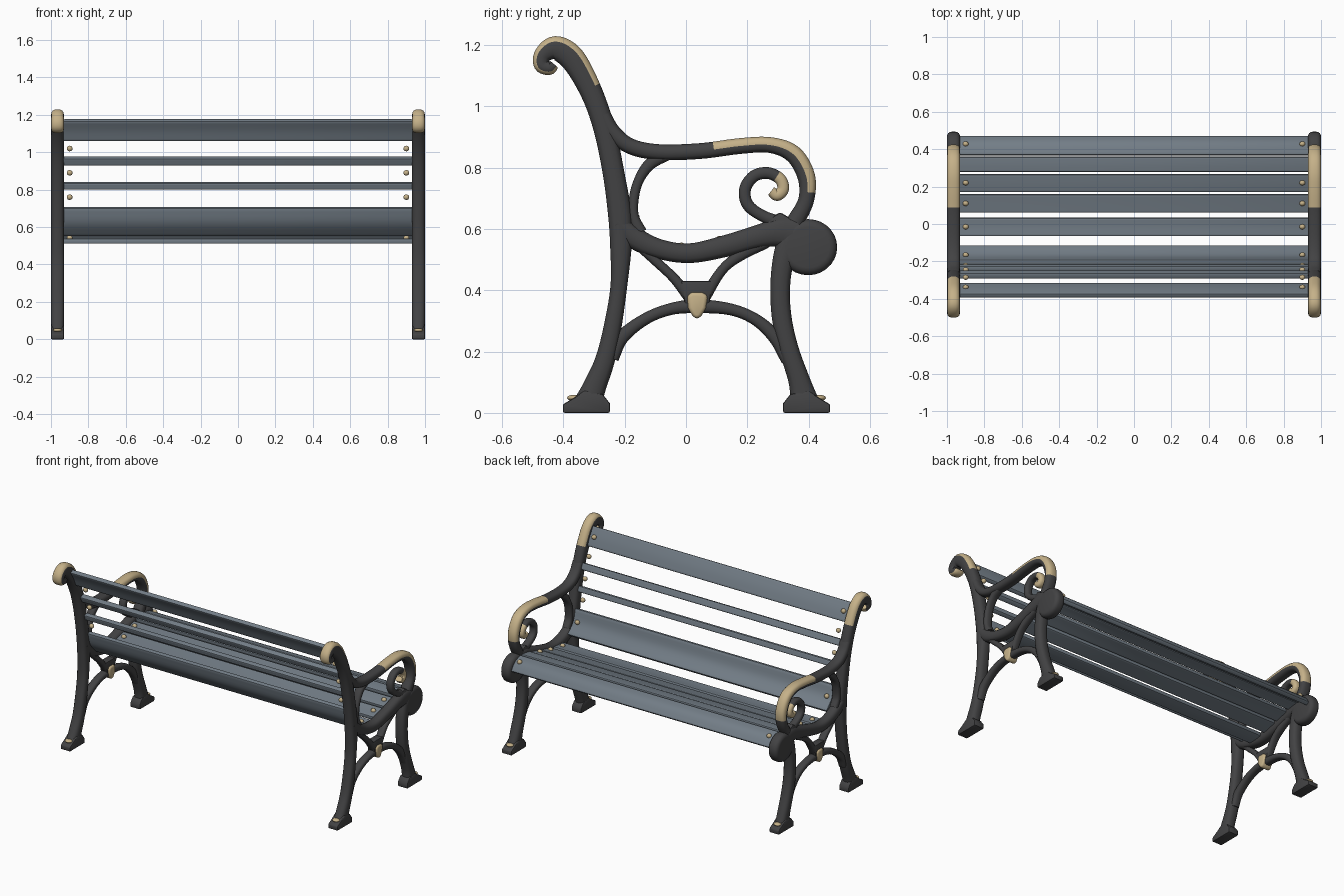
import bpy, bmesh, math
from mathutils import Vector

if "Cube" in bpy.data.objects:
    bpy.data.objects.remove(bpy.data.objects["Cube"])


def material(name, rgb):
    m = bpy.data.materials.new(name)
    m.diffuse_color = (*rgb, 1)
    m.use_nodes = True
    m.node_tree.nodes["Principled BSDF"].inputs["Base Color"].default_value = m.diffuse_color
    return m


IRON = material("dark iron", (0.055, 0.055, 0.057))
GOLD = material("worn gold", (0.56, 0.44, 0.25))
SLATE = material("slate blue paint", (0.17, 0.205, 0.24))
XC, HX = 0.965, 0.035          # centre and half width of an end frame


def P(a, b):
    """side drawing units to (y, z)"""
    return Vector(((a - 686) / 306, (412.5 - b) / 306))


def finish(name, bm, mats, mirror=True):
    bmesh.ops.recalc_face_normals(bm, faces=bm.faces)
    me = bpy.data.meshes.new(name)
    bm.to_mesh(me)
    bm.free()
    ob = bpy.data.objects.new(name, me)
    bpy.context.collection.objects.link(ob)
    for m in mats:
        me.materials.append(m)
    bpy.ops.object.select_all(action='DESELECT')
    ob.select_set(True)
    bpy.context.view_layer.objects.active = ob
    bpy.ops.object.shade_smooth_by_angle(angle=math.radians(40))
    if mirror:
        ob.modifiers.new("mirror", 'MIRROR').use_clip = False
    return ob


def spline(pts, n=6):
    """Catmull-Rom samples with their control parameter"""
    v = [Vector(p) for p in pts]
    v = [2 * v[0] - v[1]] + v + [2 * v[-1] - v[-2]]
    out = []
    for i in range(1, len(v) - 2):
        a, b, c, d = v[i - 1:i + 3]
        for k in range(n + (i == len(v) - 3)):
            t = k / n
            q = 0.5 * (2 * b + (c - a) * t + (2 * a - 5 * b + 4 * c - d) * t * t
                       + (3 * b - a - 3 * c + d) * t ** 3)
            out.append((i - 1 + t, q))
    return out


def stroke(name, pts, hx=HX, gold=None, side=1, lim=0.25, sides=14):
    """cast bar along (a, b, radius) points; gold = (from, to) on one side"""
    sm = spline([(*P(a, b), r / 306) for a, b, r in pts])
    bm = bmesh.new()
    rings = []
    for i, (t, q) in enumerate(sm):
        tan = (sm[min(i + 1, len(sm) - 1)][1] - sm[max(i - 1, 0)][1]).to_2d().normalized()
        ring = []
        for k in range(sides):
            an = 2 * math.pi * (k + 0.5) / sides
            c, s = math.cos(an), math.sin(an)
            c, s = (math.copysign(abs(w) ** 0.75, w) for w in (c, s))
            ring.append(bm.verts.new((XC + hx * s, q.x + tan.y * c * q.z, q.y - tan.x * c * q.z)))
        rings.append(ring)
    for i in range(len(rings) - 1):
        for k in range(sides):
            j = (k + 1) % sides
            f = bm.faces.new((rings[i][k], rings[i][j], rings[i + 1][j], rings[i + 1][k]))
            c = math.cos(2 * math.pi * (k + 1) / sides) * side
            if gold and gold[0] <= sm[i][0] <= gold[1] and c > lim:
                f.material_index = 1
    bm.faces.new(rings[0])
    end = bm.faces.new(rings[-1])
    if gold and gold[1] >= len(pts) - 1:
        end.material_index = 1
    return finish(name, bm, [IRON, GOLD])


def prism(name, prof, x0, x1, bevel, mat, mirror=True, seg=2):
    """(y, z) outline extruded along x with rounded edges"""
    bm = bmesh.new()
    f = bm.faces.new([bm.verts.new((x0, y, z)) for y, z in prof])
    r = bmesh.ops.extrude_face_region(bm, geom=[f])
    for v in r['geom']:
        if isinstance(v, bmesh.types.BMVert):
            v.co.x = x1
    bmesh.ops.recalc_face_normals(bm, faces=bm.faces)
    edges = [e for e in bm.edges if e.calc_face_angle(0) > 0.7]
    bmesh.ops.bevel(bm, geom=edges, offset=bevel, segments=seg, profile=0.5, affect='EDGES')
    return finish(name, bm, [mat], mirror)


def ball(name, x, y, z, rx, ry, rz, mat):
    bm = bmesh.new()
    bmesh.ops.create_uvsphere(bm, u_segments=14, v_segments=9, radius=1)
    for v in bm.verts:
        v.co = (x + v.co.x * rx, y + v.co.y * ry, z + v.co.z * rz)
    return finish(name, bm, [mat])


def slat(name, pts, t=0.028):
    """full length plank following a short (y, z) centre line"""
    c = [q for _, q in spline(pts, 4)]
    up, dn = [], []
    for i, q in enumerate(c):
        d = (c[min(i + 1, len(c) - 1)] - c[max(i - 1, 0)]).normalized() * t / 2
        up.append((q.x - d.y, q.y + d.x))
        dn.append((q.x + d.y, q.y - d.x))
    return prism(name, up + dn[::-1], -0.935, 0.935, 0.007, SLATE, mirror=False)


# end frames: main bars
stroke("back_post", [(588, 404, 15), (594, 388, 12), (605, 360, 10), (613, 325, 9), (619, 285, 8.5),
                     (621, 245, 11), (620, 215, 12), (614, 175, 11), (606, 135, 11), (596, 103, 11),
                     (583, 75, 12), (570, 56, 13), (555, 48, 12), (543, 55, 9), (542, 65, 8),
                     (550, 68, 7), (554, 64, 5)], gold=(9.4, 16), lim=0.3)
stroke("seat_rail", [(618, 222, 9), (635, 238, 11), (660, 249, 10), (690, 253, 10), (725, 246, 11),
                     (760, 236, 12), (785, 232, 16), (808, 240, 20)])
stroke("front_leg", [(792, 238, 15), (783, 262, 11), (780, 290, 10), (782, 320, 10), (789, 350, 10),
                     (799, 380, 11), (805, 404, 15)])
stroke("armrest", [(604, 115, 7), (613, 132, 8), (630, 146, 8), (658, 152, 8), (700, 151, 8),
                   (740, 146, 8), (770, 145, 8), (793, 154, 9), (806, 176, 9), (806, 200, 8),
                   (795, 222, 9)], gold=(4.3, 8.5), side=-1, lim=0.2)
stroke("arm_curl", [(790, 226, 8), (765, 217, 6), (748, 205, 6), (745, 189, 6), (754, 176, 6),
                    (768, 173, 6), (780, 179, 6), (783, 189, 6), (777, 195, 6), (771, 191, 5)],
       hx=0.024, gold=(5.6, 9), lim=-2)
stroke("arm_inner_brace", [(668, 154, 6), (650, 164, 6), (639, 180, 5), (634, 198, 5), (634, 216, 5),
                           (640, 232, 7)], hx=0.026)
stroke("brace_back", [(630, 235, 7), (655, 260, 5), (674, 278, 5), (690, 298, 6)], hx=0.024)
stroke("brace_front", [(764, 240, 9), (740, 255, 6), (722, 270, 5), (704, 298, 6)], hx=0.024)
stroke("leg_arch", [(612, 358, 7), (622, 337, 7), (645, 319, 6), (670, 309, 6), (697, 306, 7),
                    (730, 309, 6), (755, 319, 6), (775, 337, 7), (788, 360, 7)], hx=0.026)

# end frames: knob, brace plate, rosette
knob = [P(808 + 29 * math.cos(i * math.pi / 14), 247 - 28 * math.sin(i * math.pi / 14)) for i in range(28)]
prism("front_knob", knob, XC - HX, XC + HX, 0.025, IRON, seg=4)
prism("knob_peak", [P(758, 232), P(772, 217), P(780, 212), P(790, 218), P(815, 222), P(800, 240)],
      XC - 0.025, XC + 0.025, 0.008, IRON)
prism("brace_plate", [P(681, 281), P(713, 281), P(709, 304), P(685, 304)],
      XC - 0.024, XC + 0.024, 0.005, IRON)
prism("rosette", [P(687, 295), P(692, 292), P(702, 292), P(708, 295), P(706, 308), P(700, 318),
                  P(694, 318), P(688, 308)], XC - 0.036, XC + 0.034, 0.012, GOLD, seg=3)

# feet with worn toes
for name, s, o in (("back_foot", 1, 563), ("front_foot", -1, 830)):
    prof = [(0, 412.5), (47, 412.5), (47, 403), (40, 394), (22, 390), (12, 397), (0, 404)]
    prism(name, [P(o + s * a, b) for a, b in prof], XC - HX, XC + HX, 0.006, IRON)
    ball(name + "_toe", XC, *P(o + s * 11, 397.5), 0.024, 0.022, 0.010, GOLD)

# seat slats, front to back
seat = [[(0.368, 0.607), (0.425, 0.590), (0.462, 0.545)], [(0.360, 0.607), (0.32, 0.603), (0.280, 0.596)],
        [(0.267, 0.588), (0.22, 0.577), (0.173, 0.564)], [(0.160, 0.560), (0.11, 0.548), (0.062, 0.537)],
        [(0.034, 0.532), (-0.015, 0.526), (-0.065, 0.525)]]
for i, line in enumerate(seat):
    slat(f"seat_slat_{i + 1}", line[::-1])

# back slats
slat("lower_back_slat", [(-0.205, 0.705), (-0.180, 0.625), (-0.122, 0.560)])
slat("back_bar_low", [(-0.240, 0.838), (-0.230, 0.803)], 0.032)
slat("back_bar_high", [(-0.280, 0.973), (-0.262, 0.934)], 0.034)
slat("top_back_slat", [(-0.385, 1.172), (-0.352, 1.120), (-0.326, 1.064)])

# bolts
bolts = [(0.428, 0.604), (0.22, 0.592), (0.11, 0.563), (-0.015, 0.541), (-0.165, 0.637),
         (-0.222, 0.76), (-0.245, 0.89), (-0.285, 1.02), (-0.338, 1.126)]
for i, (y, z) in enumerate(bolts):
    ball(f"bolt_{i + 1}", 0.90, y, z, 0.016, 0.014, 0.015, GOLD)
